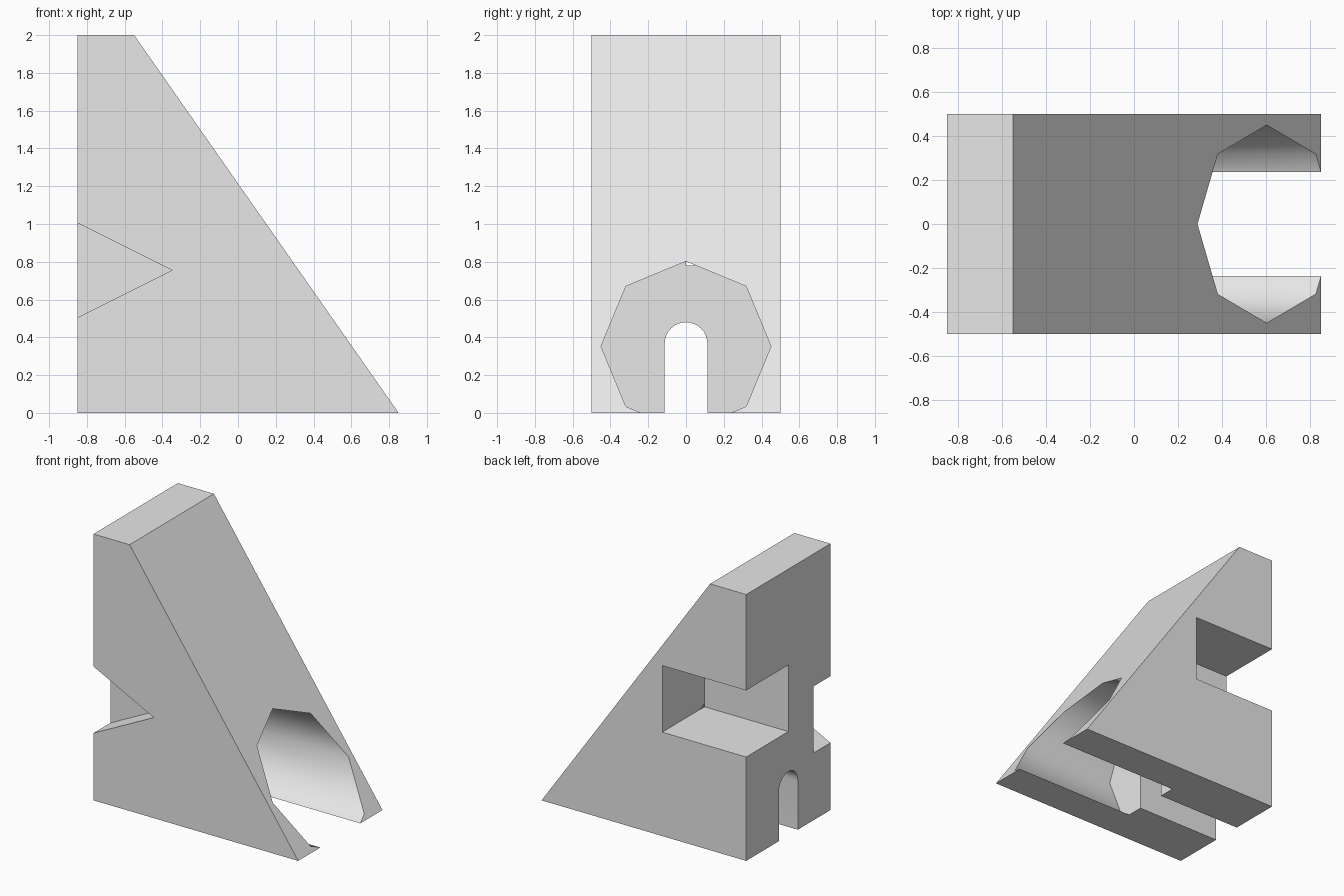
import bpy
import bmesh
from math import cos, sin, pi, radians
from mathutils import Vector

cube = bpy.data.objects.get("Cube")
if cube:
    bpy.data.objects.remove(cube, do_unlink=True)

grey = bpy.data.materials.new("light_grey")
grey.use_nodes = True
grey.diffuse_color = (0.8, 0.8, 0.8, 1)
grey.node_tree.nodes["Principled BSDF"].inputs["Base Color"].default_value = (0.8, 0.8, 0.8, 1)


def prism(name, profile, axis, start, end):
    """Extrude a profile, (x, z) along y or (y, z) along x."""
    def place(p, d):
        return Vector((d, p[0], p[1])) if axis == "x" else Vector((p[0], d, p[1]))
    bm = bmesh.new()
    face = bm.faces.new([bm.verts.new(place(p, start)) for p in profile])
    new = bmesh.ops.extrude_face_region(bm, geom=[face])["geom"]
    moved = [g for g in new if isinstance(g, bmesh.types.BMVert)]
    bmesh.ops.translate(bm, verts=moved, vec=place((0, 0), end - start))
    bmesh.ops.recalc_face_normals(bm, faces=bm.faces)
    mesh = bpy.data.meshes.new(name)
    bm.to_mesh(mesh)
    bm.free()
    mesh.materials.append(grey)
    obj = bpy.data.objects.new(name, mesh)
    bpy.context.collection.objects.link(obj)
    return obj


def arc(cz, r, first, last, steps):
    angles = [first + (last - first) * i / steps for i in range(steps + 1)]
    return [(r * cos(a), cz + r * sin(a)) for a in angles]


# Sloped block
body = prism("wedge_body", [(-0.85, 0), (0.85, 0), (-0.55, 2), (-0.85, 2)], "y", -0.5, 0.5)

# Eight-sided bore in the slope
bore = prism("bore_cutter", arc(0.352, 0.45, 0, 1.75 * pi, 7), "x", -0.154, 1.2)

# Arched slot from the upright face into the bore
slot_r = 0.113
slot = prism("slot_cutter", [(-slot_r, -0.2), (slot_r, -0.2)] + arc(0.367, slot_r, 0, pi, 16),
             "x", -1, 0)

# Triangular notch at the front, its sides continued past the upright face
notch = prism("notch_cutter", [(-0.35, 0.755), (-1.05, 1.105), (-1.05, 0.405)], "y", -0.7, -0.3)

# Square recess at the back
recess = prism("recess_cutter", [(-1, 0.78), (-0.153, 0.78), (-0.153, 1.28), (-1, 1.28)],
               "y", 0, 0.7)

bpy.ops.object.select_all(action="DESELECT")
body.select_set(True)
bpy.context.view_layer.objects.active = body
for cutter in (bore, slot, notch, recess):
    cutter.hide_render = True
    mod = body.modifiers.new(cutter.name, "BOOLEAN")
    mod.operation = "DIFFERENCE"
    mod.solver = "EXACT"
    mod.object = cutter
    bpy.ops.object.modifier_apply(modifier=mod.name)
    bpy.data.objects.remove(cutter, do_unlink=True)

# Smooth bore and arch, sharp corners
bpy.ops.object.shade_smooth_by_angle(angle=radians(50))
